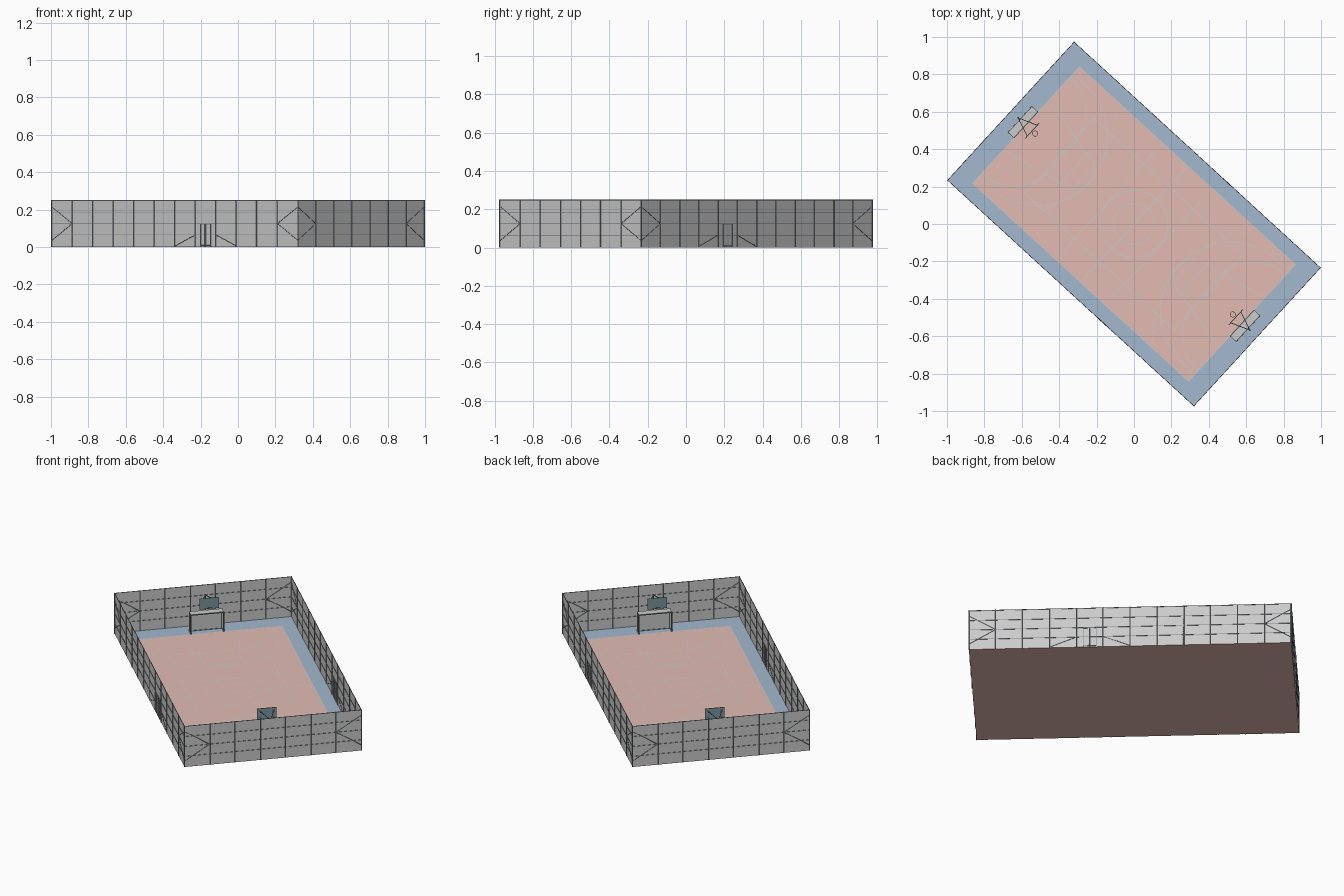
import bpy, bmesh, math
from mathutils import Vector, Matrix

if "Cube" in bpy.data.objects:
    bpy.data.objects.remove(bpy.data.objects["Cube"])

TURN = math.radians(-42.5)         # the court lies diagonally in the frame
HU, HV, H = 0.893, 0.501, 0.25     # fence half length, half width, height
CU, CV = 0.785, 0.425              # playing field half sizes
FLOOR = 0.004


def material(name, rgb):
    m = bpy.data.materials.new(name)
    m.diffuse_color = (*rgb, 1)
    m.use_nodes = True
    m.node_tree.nodes["Principled BSDF"].inputs["Base Color"].default_value = m.diffuse_color
    return m


SALMON = material("salmon", (0.76, 0.50, 0.45))
BLUE = material("blue", (0.36, 0.48, 0.62))
LINE = material("line", (0.70, 0.72, 0.70))
DARK = material("dark_metal", (0.22, 0.24, 0.26))
BOARD = material("board", (0.20, 0.31, 0.35))


def finish(bm, name, mat=None, smooth=False):
    me = bpy.data.meshes.new(name)
    bm.to_mesh(me)
    bm.free()
    ob = bpy.data.objects.new(name, me)
    bpy.context.collection.objects.link(ob)
    ob.rotation_euler.z = TURN
    if mat:
        me.materials.append(mat)
    for p in me.polygons:
        p.use_smooth = smooth and len(p.vertices) == 4
    return ob


def quad(bm, *pts):
    bm.faces.new([bm.verts.new(p) for p in pts])


def box(bm, centre, size):
    bmesh.ops.create_cube(bm, size=1, matrix=Matrix.Translation(centre) @ Matrix.Diagonal((*size, 1)))


def rod(bm, a, b, r=0.0025, n=8):
    a, b = Vector(a), Vector(b)
    d = b - a
    mat = Matrix.Translation((a + b) / 2) @ d.to_track_quat('Z', 'Y').to_matrix().to_4x4()
    bmesh.ops.create_cone(bm, cap_ends=True, segments=n, radius1=r, radius2=r, depth=d.length, matrix=mat)


# floor slab
bm = bmesh.new()
box(bm, (0, 0, FLOOR / 2), (2 * HU, 2 * HV, FLOOR))
finish(bm, "floor_slab", SALMON)

# blue surround as a ring of four quads
bm = bmesh.new()
z = FLOOR + 0.0006
signs = [(-1, -1), (1, -1), (1, 1), (-1, 1)]
for i in range(4):
    (a, b), (c, d) = signs[i], signs[(i + 1) % 4]
    quad(bm, (a * HU, b * HV, z), (c * HU, d * HV, z), (c * CU, d * CV, z), (a * CU, b * CV, z))
finish(bm, "blue_border", BLUE)

# court markings
bm = bmesh.new()


def stripe(pts, w=0.004, dashed=False):
    for i in range(len(pts) - 1):
        if dashed and i % 2:
            continue
        a, b = Vector(pts[i]), Vector(pts[i + 1])
        if max(abs(a.x), abs(b.x)) > CU + 0.001 or max(abs(a.y), abs(b.y)) > CV + 0.001:
            continue
        n = (b - a).normalized().orthogonal() * w / 2
        quad(bm, *[(*p, FLOOR + 0.001) for p in (a - n, b - n, b + n, a + n)])


def arc(cx, cy, r, a0, a1, n=32):
    return [(cx + r * math.cos(math.radians(a0 + (a1 - a0) * i / n)),
             cy + r * math.sin(math.radians(a0 + (a1 - a0) * i / n))) for i in range(n + 1)]


def rect(u, v):
    return [(-u, -v), (u, -v), (u, v), (-u, v), (-u, -v)]


stripe(rect(CU - 0.002, CV - 0.002))
stripe(rect(0.54, 0.272))
stripe([(0, -CV), (0, CV)])
stripe(arc(0, 0, 0.18, 0, 360, 48))
stripe(arc(0, 0, 0.108, 0, 360, 40))
for s in (-1, 1):
    def flip(pts):
        return [(s * x, y) for x, y in pts]
    stripe([(s * 0.18, -0.36), (s * 0.18, 0.36)])
    # key and free throw circle
    stripe(flip([(-CU, -0.18), (-0.437, -0.108), (-0.437, 0.108), (-CU, 0.18)]))
    stripe(flip(arc(-0.437, 0, 0.108, -90, 90)))
    stripe(flip(arc(-0.437, 0, 0.108, 90, 270, 23)), dashed=True)
    # three point arc
    stripe(flip([(-CU, -0.375)] + arc(-0.70, 0, 0.375, -90, 90) + [(-CU, 0.375)]))
    # goal areas, solid and dashed
    for r, dash in ((0.26, False), (0.42, True)):
        stripe(flip(arc(-CU, -0.09, r, -90, 0, 40) + arc(-CU, 0.09, r, 0, 90, 40)), dashed=dash)
finish(bm, "court_lines", LINE)

# mesh fence sheets
bm = bmesh.new()
for i in range(4):
    (a, b), (c, d) = signs[i], signs[(i + 1) % 4]
    quad(bm, (a * HU, b * HV, 0), (c * HU, d * HV, 0), (c * HU, d * HV, H), (a * HU, b * HV, H))
finish(bm, "fence_mesh")

# fence posts, rails, corner braces and gates
posts, rails, gates = bmesh.new(), bmesh.new(), bmesh.new()
PU, PV = 2 * HU / 12, 2 * HV / 7
for s in (-1, 1):
    for i in range(13):
        u = -HU + i * PU
        rod(posts, (u, s * HV, 0), (u, s * HV, H), 0.003)
    for i in range(1, 7):
        v = -HV + i * PV
        rod(posts, (s * HU, v, 0), (s * HU, v, H), 0.003)
    for z in (0.065, 0.125, 0.185, H - 0.002):
        rod(rails, (-HU, s * HV, z), (HU, s * HV, z), 0.0018, 6)
        rod(rails, (s * HU, -HV, z), (s * HU, HV, z), 0.0018, 6)
    for t in (-1, 1):
        for z in (0.035, 0.215):
            rod(rails, (s * HU, t * HV, z), (s * (HU - PU), t * HV, 0.125), 0.0018, 6)
            rod(rails, (s * HU, t * HV, z), (s * HU, t * (HV - PV), 0.125), 0.0018, 6)
    # double gate in one long-side panel
    g = 1.5 * PU
    for du in (-0.036, -0.002, 0.002, 0.036):
        rod(gates, (g + du, s * HV, 0.004), (g + du, s * HV, 0.123), 0.0025)
    for z in (0.008, 0.122):
        rod(gates, (g - 0.036, s * HV, z), (g + 0.036, s * HV, z), 0.0025)
    for t in (-1, 1):
        rod(gates, (g + t * PU / 2, s * HV, 0.065), (g + t * PU * 1.5, s * HV, 0.005), 0.0018, 6)
finish(posts, "fence_posts", DARK, True)
finish(rails, "fence_rails", DARK, True)
finish(gates, "gate_frames", DARK, True)

# goals and baskets at both ends
GW, GH, GD = 0.093, 0.125, 0.042
for s, end in ((-1, "left"), (1, "right")):
    f, k = s * CU, s * (CU + GD)
    bm = bmesh.new()
    for t in (-1, 1):
        box(bm, (f, t * GW, GH / 2 + FLOOR / 2), (0.006, 0.006, GH - FLOOR))
        rod(bm, (k, t * GW, FLOOR), (k, t * GW, GH), 0.002)
        rod(bm, (f, t * GW, GH - 0.002), (k, t * GW, GH - 0.002), 0.002)
        rod(bm, (f, t * GW, 0.006), (k, t * GW, 0.006), 0.002)
    box(bm, (f, 0, GH - 0.003), (0.006, 2 * GW, 0.006))
    rod(bm, (k, -GW, 0.006), (k, GW, 0.006), 0.002)
    finish(bm, end + "_goal_frame", DARK)

    bm = bmesh.new()
    quad(bm, (k, -GW, FLOOR), (k, GW, FLOOR), (k, GW, GH), (k, -GW, GH))
    quad(bm, (f, -GW, GH), (f, GW, GH), (k, GW, GH), (k, -GW, GH))
    for t in (-1, 1):
        quad(bm, (f, t * GW, FLOOR), (k, t * GW, FLOOR), (k, t * GW, GH), (f, t * GW, GH))
    finish(bm, end + "_goal_net")

    # backboard
    b = s * 0.738
    bm = bmesh.new()
    box(bm, (b, 0, 0.207), (0.004, 0.11, 0.066))
    finish(bm, end + "_backboard", BOARD)
    # pole and spreading arms
    bm = bmesh.new()
    p = s * 0.84
    rod(bm, (p, 0, FLOOR), (p, 0, 0.215), 0.005, 10)
    for t in (-1, 1):
        rod(bm, (p, 0, 0.21), (b, t * 0.04, 0.225), 0.002)
        rod(bm, (p, 0, 0.16), (b, t * 0.04, 0.185), 0.002)
    finish(bm, end + "_basket_stand", DARK, True)
    # hoop
    bpy.ops.mesh.primitive_torus_add(major_segments=20, minor_segments=6, major_radius=0.0145, minor_radius=0.0013)
    hoop = bpy.context.object
    hoop.name = end + "_hoop"
    hoop.location = Matrix.Rotation(TURN, 4, 'Z') @ Vector((s * 0.716, 0, 0.184))
    hoop.data.materials.append(DARK)
    bpy.ops.object.shade_smooth_by_angle()
